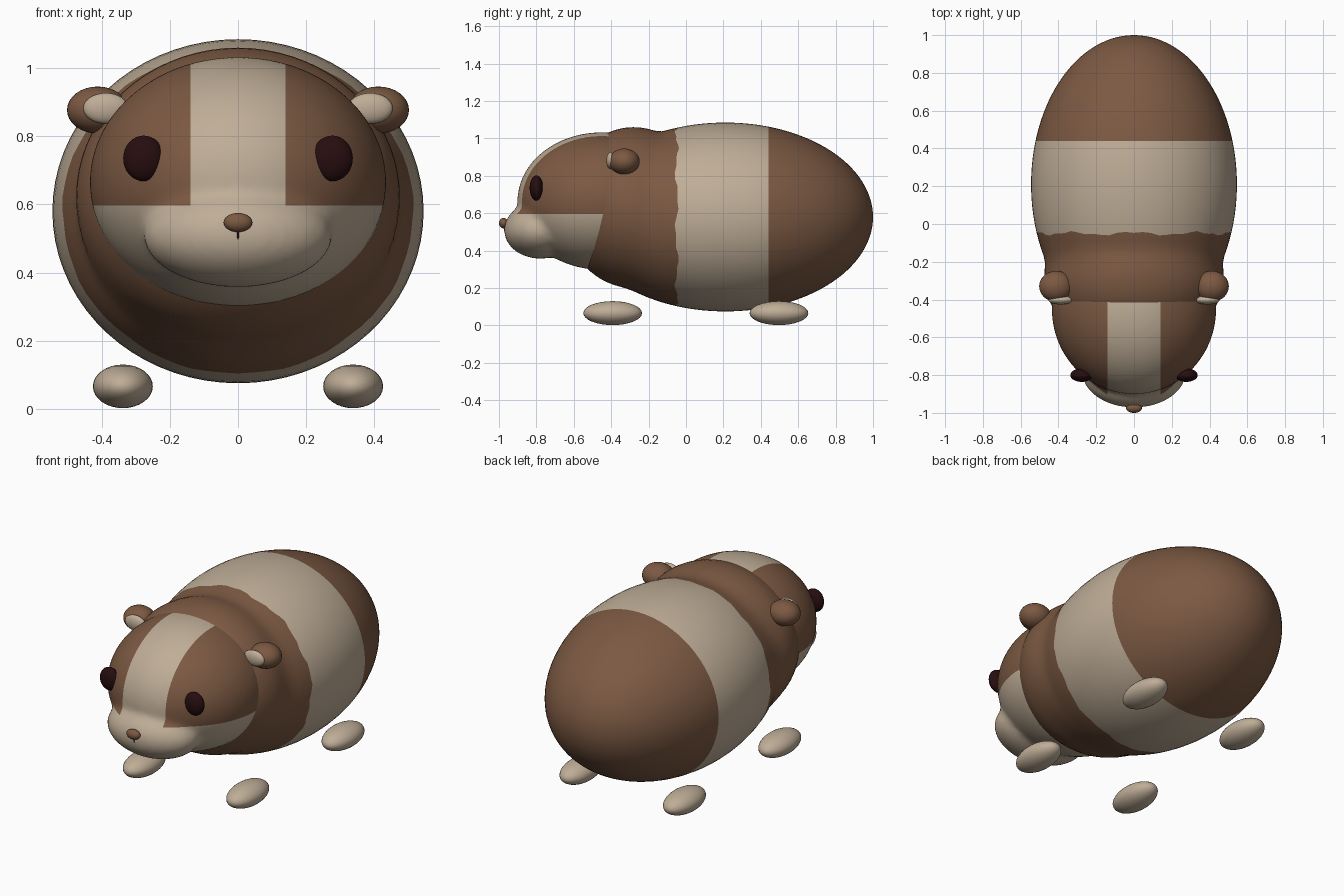
import bpy, bmesh, math
from mathutils import Vector, Matrix

if "Cube" in bpy.data.objects:
    bpy.data.objects.remove(bpy.data.objects["Cube"])


def material(name, rgb):
    m = bpy.data.materials.new(name)
    m.use_nodes = True
    colour = (*rgb, 1)
    m.diffuse_color = colour
    m.node_tree.nodes["Principled BSDF"].inputs["Base Color"].default_value = colour
    return m


brown = material("brown fur", (0.2, 0.1, 0.055))
cream = material("cream fur", (0.52, 0.42, 0.31))
dark = material("dark eye", (0.02, 0.004, 0.005))


def finish(bm, name, mats):
    mesh = bpy.data.meshes.new(name)
    bmesh.ops.recalc_face_normals(bm, faces=bm.faces)
    for f in bm.faces:
        f.smooth = True
    bm.to_mesh(mesh)
    bm.free()
    for m in mats:
        mesh.materials.append(m)
    ob = bpy.data.objects.new(name, mesh)
    bpy.context.collection.objects.link(ob)
    return ob


def add_ellipsoid(bm, centre, radii, segs=32):
    mat = Matrix.Translation(centre) @ Matrix.Diagonal((*radii, 1))
    bmesh.ops.create_uvsphere(bm, u_segments=segs, v_segments=segs // 2, radius=1, matrix=mat)


def ellipsoid(name, centre, radii, mat):
    bm = bmesh.new()
    add_ellipsoid(bm, centre, radii)
    return finish(bm, name, [mat])


def pair(name, centre, radii, mat):
    x, y, z = centre
    for side, s in (("left", 1), ("right", -1)):
        ellipsoid(f"{side}_{name}", (s * x, y, z), radii, mat)


# Body: the trunk and the neck ruff, blended along one loft
TRUNK = (0.21, 0.58, 0.545, 0.79, 0.505)   # y, z, rx, ry, rz
RUFF = (-0.28, 0.63, 0.475, 0.38, 0.43)
BAND = (-0.05, 0.44)


def smooth_max(a, b, k=0.025):
    h = max(k - abs(a - b), 0) / k
    return max(a, b) + h * h * k / 4


def section(y):
    def part(p):
        t = max(1 - ((y - p[0]) / p[3]) ** 2, 0) ** 0.5
        return (p[2] * t, p[1] + p[4] * t, -p[1] + p[4] * t) if t > 0 else (0, 0, -9)
    wide, top, low = (smooth_max(a, b) for a, b in zip(part(TRUNK), part(RUFF)))
    return wide, (top - low) / 2, (top + low) / 2


def build_body(segs=72, steps=24):
    front, back = RUFF[0] - RUFF[3], TRUNK[0] + TRUNK[3]
    ys = [BAND[0] + (front - BAND[0]) * math.sin(i / steps * math.pi / 2) for i in range(steps - 1, 0, -1)]
    ys += [BAND[0] + (BAND[1] - BAND[0]) * i / 10 for i in range(11)]
    ys += [BAND[1] + (back - BAND[1]) * math.sin(i / steps * math.pi / 2) for i in range(1, steps)]
    bm = bmesh.new()
    rings = []
    for y in ys:
        # uneven fur edge at the two band borders
        ragged = 0.008 if y in BAND else 0
        ring = []
        for j in range(segs):
            a = 2 * math.pi * j / segs
            yy = y + ragged * (math.sin(9 * a + y) + 0.6 * math.sin(23 * a))
            rx, cz, rz = section(yy)
            ring.append(bm.verts.new((rx * math.cos(a), yy, cz + rz * math.sin(a))))
        rings.append(ring)
    for i, (r, s) in enumerate(zip(rings, rings[1:])):
        in_band = BAND[0] <= ys[i] < BAND[1]
        for j in range(segs):
            k = (j + 1) % segs
            bm.faces.new((r[j], r[k], s[k], s[j])).material_index = int(in_band)
    for ring, y, z in ((rings[0], front, RUFF[1]), (rings[-1], back, TRUNK[1])):
        tip = bm.verts.new((0, y, z))
        for j in range(segs):
            bm.faces.new((ring[j], ring[(j + 1) % segs], tip))
    finish(bm, "body", [brown, cream])


build_body()


# Head: skull and muzzle fused, softened and cut along the markings
def build_head():
    bm = bmesh.new()
    add_ellipsoid(bm, (0, -0.45, 0.665), (0.436, 0.452, 0.368), 64)
    add_ellipsoid(bm, (0, -0.78, 0.51), (0.277, 0.193, 0.153), 64)
    raw = finish(bm, "head_form", [])
    remesh = raw.modifiers.new("fuse", 'REMESH')
    remesh.mode = 'VOXEL'
    remesh.voxel_size = 0.015
    soften = raw.modifiers.new("soften", 'SMOOTH')
    soften.factor = 0.5
    soften.iterations = 12
    bpy.context.view_layer.update()
    graph = bpy.context.evaluated_depsgraph_get()
    bm = bmesh.new()
    bm.from_object(raw, graph)
    bpy.data.objects.remove(raw)
    stripe, chin = 0.14, 0.597
    for point, normal in (((stripe, 0, 0), (1, 0, 0)), ((-stripe, 0, 0), (1, 0, 0)),
                          ((0, 0, chin), (0, 0, 1))):
        bmesh.ops.bisect_plane(bm, geom=bm.verts[:] + bm.edges[:] + bm.faces[:],
                               plane_co=point, plane_no=normal)
    for f in bm.faces:
        c = f.calc_center_median()
        f.material_index = int(c.z < chin or abs(c.x) < stripe)
    finish(bm, "head", [brown, cream])


build_head()

# Face
pair("eye", (0.277, -0.80, 0.735), (0.06, 0.036, 0.067), dark)
ellipsoid("nose", (0, -0.975, 0.547), (0.042, 0.025, 0.028), brown)
ellipsoid("mouth_line", (0, -0.968, 0.515), (0.004, 0.005, 0.02), dark)

# Ears
pair("ear", (0.412, -0.33, 0.877), (0.09, 0.082, 0.069), brown)
pair("inner_ear", (0.388, -0.402, 0.882), (0.066, 0.024, 0.045), cream)

# Feet
pair("front_foot", (0.338, -0.392, 0.066), (0.088, 0.157, 0.064), cream)
pair("back_foot", (0.338, 0.497, 0.066), (0.088, 0.157, 0.064), cream)
